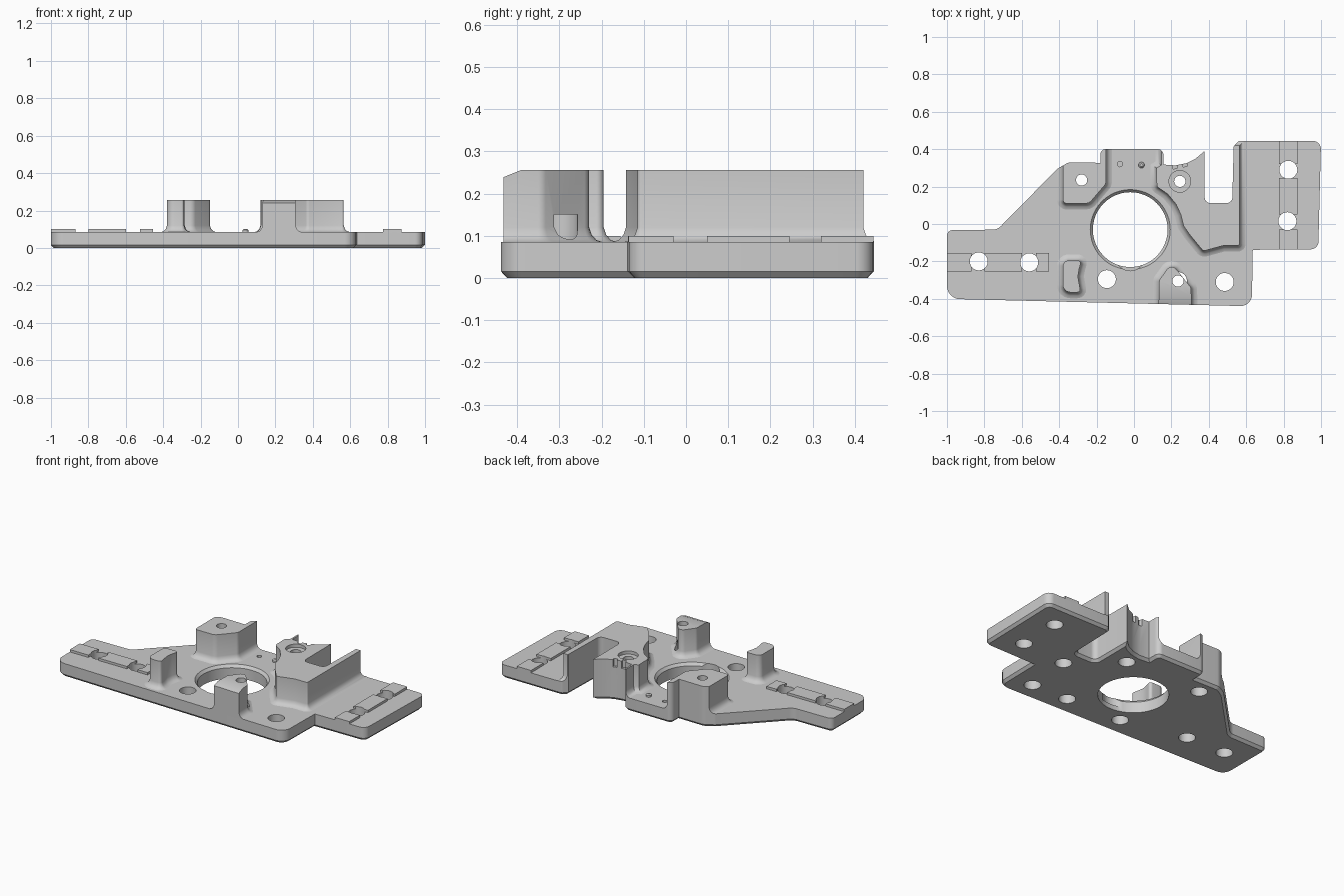
import bpy, bmesh, math
from mathutils import Vector, Matrix

if "Cube" in bpy.data.objects:
    bpy.data.objects.remove(bpy.data.objects["Cube"])

PLATE, TOP, DEEP, HIGH = 0.085, 0.256, -0.1, 0.5

grey = bpy.data.materials.new("machined_grey")
grey.use_nodes = True
grey.diffuse_color = (0.604, 0.604, 0.604, 1)
grey.node_tree.nodes["Principled BSDF"].inputs["Base Color"].default_value = grey.diffuse_color


def rounded(corners, steps=6):
    """Turn (x, y, radius) corners into a polygon with arcs."""
    points = []
    for i, (x, y, r) in enumerate(corners):
        p = Vector((x, y))
        if not r:
            points.append(p)
            continue
        a = (Vector(corners[i - 1][:2]) - p).normalized()
        b = (Vector(corners[(i + 1) % len(corners)][:2]) - p).normalized()
        half = a.angle(b) / 2
        centre = p + (a + b).normalized() * (r / math.sin(half))
        start = p + a * (r / math.tan(half)) - centre
        end = p + b * (r / math.tan(half)) - centre
        for k in range(steps + 1):
            points.append(centre + start.lerp(end, k / steps).normalized() * r)
    return points


def offset(points, d):
    """Grow a counter-clockwise polygon by d."""
    result = []
    for i, p in enumerate(points):
        a = (p - points[i - 1]).normalized()
        b = (points[(i + 1) % len(points)] - p).normalized()
        n1, n2 = Vector((a.y, -a.x)), Vector((b.y, -b.x))
        result.append(p + (n1 + n2) * (d / max(0.4, 1 + n1.dot(n2))))
    return result


def circle(x, y, r, sides=48):
    turn = [2 * math.pi * k / sides for k in range(sides)]
    return [Vector((x + r * math.cos(t), y + r * math.sin(t))) for t in turn]


def finish(name, bm):
    bmesh.ops.recalc_face_normals(bm, faces=bm.faces)
    mesh = bpy.data.meshes.new(name)
    bm.to_mesh(mesh)
    bm.free()
    mesh.materials.append(grey)
    obj = bpy.data.objects.new(name, mesh)
    bpy.context.scene.collection.objects.link(obj)
    return obj


def loft(name, layers):
    """Skin a stack of (polygon, z) layers and cap both ends."""
    bm = bmesh.new()
    rings = [[bm.verts.new((p.x, p.y, z)) for p in pts] for pts, z in layers]
    for low, high in zip(rings, rings[1:]):
        for i in range(len(low)):
            bm.faces.new((low[i - 1], low[i], high[i], high[i - 1]))
    bm.faces.new(rings[0][::-1])
    bm.faces.new(rings[-1])
    return finish(name, bm)


def box(name, size, centre, rotation=Matrix.Identity(4)):
    bm = bmesh.new()
    place = Matrix.Translation(centre) @ rotation @ Matrix.Diagonal((*size, 1))
    bmesh.ops.create_cube(bm, size=1, matrix=place)
    return finish(name, bm)


def tower(name, points):
    """Upright block with a coved foot."""
    foot = [(0.032, 0.08), (0.032, PLATE), (0.017, 0.09), (0.006, 0.102), (0, 0.12), (0, TOP)]
    return loft(name, [(offset(points, d), z) for d, z in foot])


def drill(x, y, steps):
    return loft("drill", [(circle(x, y, r), z) for r, z in steps])


# Base plate with a chamfered underside
outline = rounded([
    (-1, -0.4, 0.07), (0.63, -0.44, 0.06), (0.635, -0.138, 0), (0.985, -0.135, 0.04),
    (1, 0.443, 0.04), (0.56, 0.445, 0.02), (0.533, 0.415, 0), (0.525, 0.112, 0.03),
    (0.378, 0.112, 0.03), (0.377, 0.39, 0), (0.33, 0.35, 0), (0.28, 0.325, 0),
    (0.22, 0.313, 0), (0.157, 0.318, 0), (0.157, 0.4, 0.03), (-0.18, 0.402, 0.03),
    (-0.18, 0.327, 0), (-0.35, 0.33, 0.06), (-0.41, 0.295, 0.03), (-0.73, -0.03, 0.06),
    (-1, -0.033, 0.03)])
plate = loft("base_plate", [(offset(outline, -0.015), 0), (outline, 0.016), (outline, PLATE)])
trim = loft("trim", [(outline, DEEP), (outline, HIGH)])

# Upright blocks, left oversize where the plate edge trims them
main_block = tower("main_block", rounded([
    (0.565, 0.42, 0), (0.5, 0.42, 0), (0.45, 0.5, 0), (0.146, 0.5, 0), (0.146, 0.315, 0),
    (0.12, 0.3, 0), (0.122, 0.2, 0.02), (0.18, 0.16, 0), (0.225, 0.105, 0),
    (0.25, 0.05, 0), (0.265, -0.01, 0), (0.3, -0.06, 0), (0.37, -0.145, 0.02),
    (0.48, -0.115, 0), (0.565, -0.115, 0.01)]))
back_block = tower("back_block", rounded([
    (-0.15, 0.5, 0), (-0.38, 0.5, 0), (-0.38, 0.11, 0.02), (-0.24, 0.11, 0.04),
    (-0.15, 0.215, 0.03)]))
front_block = tower("front_block", rounded([
    (0.13, -0.5, 0), (0.31, -0.5, 0), (0.305, -0.34, 0.03), (0.2, -0.21, 0.03),
    (0.135, -0.3, 0.03)]))
side_block = tower("side_block", rounded([
    (-0.38, -0.365, 0.04), (-0.285, -0.365, 0.015), (-0.293, -0.32, 0), (-0.3, -0.28, 0),
    (-0.293, -0.24, 0), (-0.28, -0.195, 0.015), (-0.38, -0.195, 0.03)]))

# Low locating pads in two rows
pads = [box("side_pad", (b - a, 0.1, 0.02), ((a + b) / 2, -0.205, 0.09))
        for a, b in ((-1.01, -0.87), (-0.8, -0.6), (-0.525, -0.455))]
pads += [box("end_pad", (0.1, b - a, 0.02), (0.825, (a + b) / 2, 0.09))
         for a, b in ((-0.15, -0.03), (0.05, 0.245), (0.32, 0.45))]

# Cutters: bore, bore relief, plain holes, stepped screw holes
cutters = [
    drill(-0.02, -0.03, [(0.2, DEEP), (0.2, 0.068), (0.214, PLATE), (0.214, HIGH)]),
    drill(-0.02, -0.17, [(0.08, 0.03), (0.08, 0.2)]),
    drill(-0.075, 0.32, [(0.014, 0.05), (0.014, 0.2)]),
    drill(0.51, -0.01, [(0.048, DEEP), (0.048, 0.12)])]
for x, y in ((0.825, 0.29), (0.82, 0.015), (-0.83, -0.2), (-0.56, -0.205),
             (-0.145, -0.295), (0.485, -0.31)):
    cutters.append(drill(x, y, [(0.048, DEEP), (0.048, 0.2)]))
for x, y, r in ((-0.28, 0.235, 0.03), (0.235, -0.305, 0.03), (0.245, 0.228, 0.058)):
    cutters.append(drill(x, y, [(0.048, DEEP), (0.048, 0.15), (0.03, 0.151),
                                (0.03, 0.235), (r, 0.236), (r, HIGH)]))

# Sloped top on the front block, two nicks on the main block
slope = math.radians(22)
normal = Vector((0, -math.sin(slope), math.cos(slope)))
wedge = box("wedge", (0.8, 0.4, 0.1), Vector((0, -0.39, TOP)) + normal * 0.05,
            Matrix.Rotation(slope, 4, "X"))
nicks = [box("nick", (0.025, 0.035, 0.1), (x, y, 0.26), Matrix.Rotation(0.3, 4, "Z"))
         for x, y in ((0.217, 0.314), (0.27, 0.324))]


def carve(obj, tools, keep=None):
    """Apply booleans, then keep the result as plain mesh."""
    for tool in ([keep] if keep else []) + tools:
        mod = obj.modifiers.new("cut", "BOOLEAN")
        mod.operation = "INTERSECT" if tool is keep else "DIFFERENCE"
        mod.solver = "EXACT"
        mod.object = tool
    graph = bpy.context.evaluated_depsgraph_get()
    mesh = bpy.data.meshes.new_from_object(obj.evaluated_get(graph))
    obj.modifiers.clear()
    obj.data = mesh


carve(plate, cutters)
carve(main_block, cutters + nicks, trim)
carve(back_block, cutters, trim)
carve(front_block, cutters + [wedge], trim)
carve(side_block, [], trim)
for pad in pads:
    carve(pad, cutters, trim)

# Locating pin on the back tab
pin = drill(0.04, 0.315, [(0.016, 0.08), (0.016, 0.095), (0.008, 0.102)])
pin.name = "locating_pin"

for tool in cutters + nicks + [wedge, trim]:
    bpy.data.objects.remove(tool)

bpy.ops.object.select_all(action="DESELECT")
for obj in [plate, main_block, back_block, front_block, side_block, pin] + pads:
    obj.select_set(True)
bpy.context.view_layer.objects.active = plate
bpy.ops.object.shade_smooth_by_angle(angle=math.radians(32))
